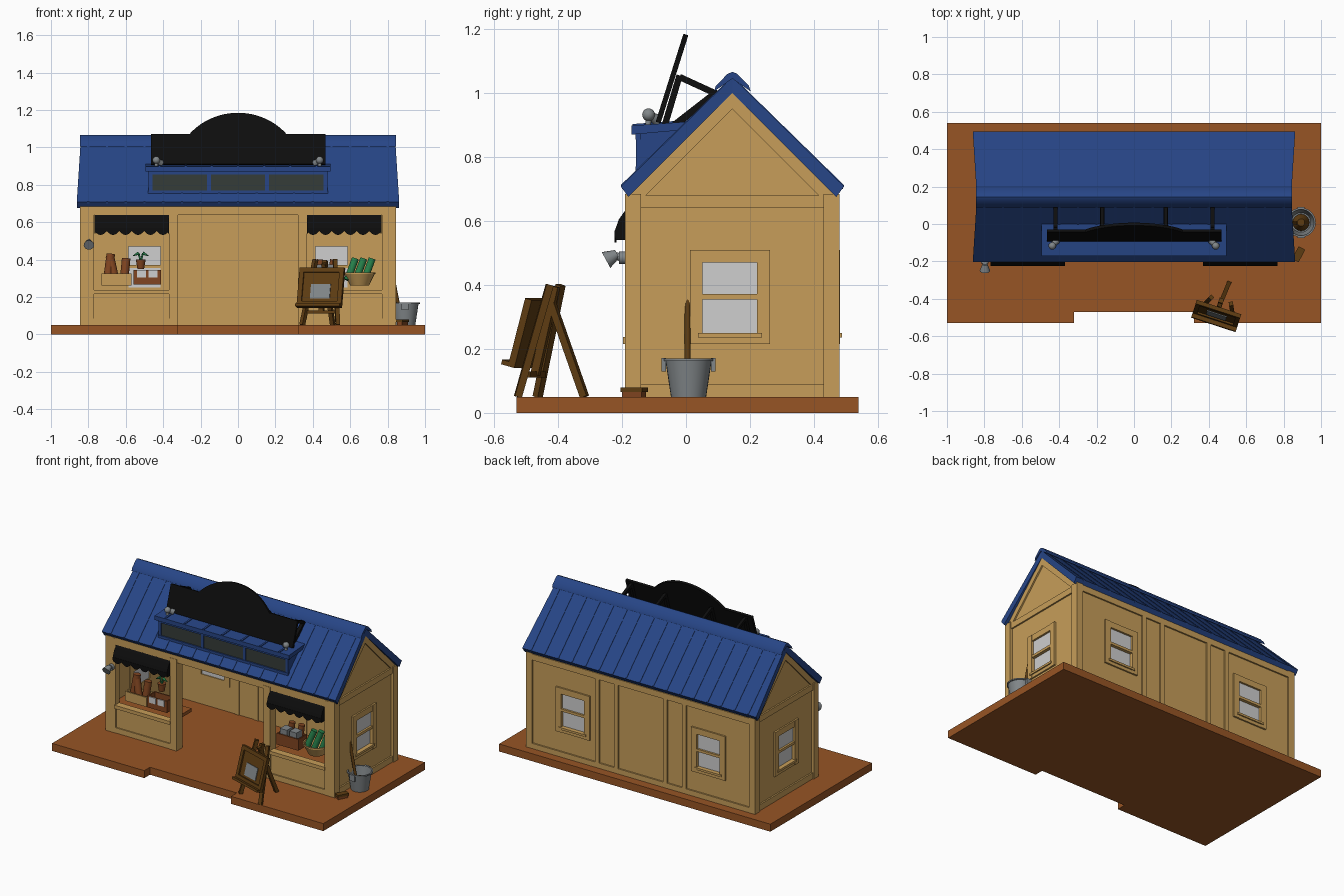
import bpy, bmesh, math
from mathutils import Vector, Matrix

if "Cube" in bpy.data.objects:
    bpy.data.objects.remove(bpy.data.objects["Cube"])

COL = {
    "wall_wood": (0.57, 0.34, 0.10), "deck_wood": (0.31, 0.09, 0.018),
    "roof_blue": (0.02, 0.06, 0.24), "sign_black": (0.004, 0.004, 0.004),
    "easel_brown": (0.11, 0.045, 0.006), "pale_glass": (0.62, 0.62, 0.62),
    "metal_grey": (0.22, 0.24, 0.25), "plant_green": (0.02, 0.22, 0.07),
    "red_brown": (0.22, 0.06, 0.015), "dark_glass": (0.035, 0.045, 0.04)}
MATS = {}
for n, c in COL.items():
    MATS[n] = bpy.data.materials.new(n)
    MATS[n].diffuse_color = (*c, 1)


def finish(name, bm, mat, mx=None):
    if mx:
        bm.transform(mx)
    bmesh.ops.recalc_face_normals(bm, faces=bm.faces)
    me = bpy.data.meshes.new(name)
    bm.to_mesh(me)
    bm.free()
    me.materials.append(MATS[mat])
    ob = bpy.data.objects.new(name, me)
    bpy.context.collection.objects.link(ob)
    return ob


def prism(name, pts, axis, a, b, mat, mx=None):
    """Extrude a 2D outline along an axis from a to b."""
    put = {"x": lambda p, t: (t, p[0], p[1]), "y": lambda p, t: (p[0], t, p[1]),
           "z": lambda p, t: (p[0], p[1], t)}[axis]
    bm = bmesh.new()
    f = bm.faces.new([bm.verts.new(put(p, a)) for p in pts])
    ext = bmesh.ops.extrude_face_region(bm, geom=[f])
    d = Vector(put((0, 0), b - a))
    bmesh.ops.translate(bm, vec=d, verts=[v for v in ext["geom"] if isinstance(v, bmesh.types.BMVert)])
    return finish(name, bm, mat, mx)


def box(name, x, y, z, mat, mx=None):
    return prism(name, [(x[0], y[0]), (x[1], y[0]), (x[1], y[1]), (x[0], y[1])], "z", z[0], z[1], mat, mx)


def rod(name, p, q, r, mat, r2=None, n=16, mx=None):
    """Cylinder, cone or square bar (n=4) from p to q."""
    p, q = Vector(p), Vector(q)
    bm = bmesh.new()
    bmesh.ops.create_cone(bm, cap_ends=True, segments=n, radius1=r, radius2=r if r2 is None else r2, depth=(q - p).length)
    if n == 4:
        bm.transform(Matrix.Rotation(math.pi / 4, 4, "Z"))
    bm.transform(Matrix.Translation((p + q) / 2) @ (q - p).to_track_quat("Z", "Y").to_matrix().to_4x4())
    return finish(name, bm, mat, mx)


def lathe(name, prof, loc, mat, n=28):
    bm = bmesh.new()
    vs = [bm.verts.new((r, 0, z)) for r, z in prof]
    es = [bm.edges.new(e) for e in zip(vs, vs[1:])]
    bmesh.ops.spin(bm, geom=vs + es, cent=(0, 0, 0), axis=(0, 0, 1), angle=2 * math.pi, steps=n)
    bmesh.ops.remove_doubles(bm, verts=bm.verts, dist=1e-5)
    return finish(name, bm, mat, Matrix.Translation(loc))


def ball(name, loc, r, mat):
    bm = bmesh.new()
    bmesh.ops.create_uvsphere(bm, u_segments=16, v_segments=10, radius=r)
    return finish(name, bm, mat, Matrix.Translation(loc))


def sash_window(name, c, mx):
    """Sash window in local space: u along the wall, +y outward, z up."""
    for s in (-1, 1):
        box(name + "_side_trim", (c + s * .085, c + s * .125), (-.024, .012), (.215, .51), "wall_wood", mx)
    for z in ((.47, .51), (.355, .372), (.215, .25)):
        box(name + "_rail", (c - .085, c + .085), (-.022, .010), z, "wall_wood", mx)
    box(name + "_sill", (c - .1, c + .1), (-.02, .018), (.236, .25), "wall_wood", mx)
    box(name + "_upper_glass", (c - .085, c + .085), (-.008, -.003), (.37, .472), "pale_glass", mx)
    box(name + "_lower_glass", (c - .085, c + .085), (-.016, -.011), (.248, .36), "pale_glass", mx)


def wall(name, u0, u1, holes, mx):
    """Wall with window openings, as strips around each hole."""
    for c in holes:
        box(name + "_under_window", (c - .085, c + .085), (-.02, 0), (.05, .25), "wall_wood", mx)
        box(name + "_over_window", (c - .085, c + .085), (-.02, 0), (.47, .68), "wall_wood", mx)
        sash_window(name + "_window", c, mx)
    ed = [u0] + [e for c in holes for e in (c - .085, c + .085)] + [u1]
    for a, b in zip(ed[::2], ed[1::2]):
        box(name + "_panel", (a, b), (-.02, 0), (.05, .68), "wall_wood", mx)


RY = .145  # ridge position
# Deck with front notch
prism("deck", [(-1, -.53), (-.32, -.53), (-.32, -.47), (.32, -.47), (.32, -.53), (1, -.53), (1, .54), (-1, .54)],
      "z", 0, .05, "deck_wood")

# Back wall with two windows and battens
wall("back_wall", -.82, .82, (-.5, .5), Matrix.Translation((0, .47, 0)))
for x in (-.32, -.18, .18, .32):
    box("back_batten", (x - .015, x + .015), (.445, .48), (.05, .64), "wall_wood")
box("back_top_band", (-.82, .82), (.47, .48), (.64, .68), "wall_wood")
box("back_base_band", (-.82, .82), (.47, .48), (.05, .085), "wall_wood")

for s in (-1, 1):
    # Side wall: local u -> world y, local +y -> outward
    mx = Matrix(((0, s, 0, s * .828), (1, 0, 0, 0), (0, 0, 1, 0), (0, 0, 0, 1)))
    wall("side_wall", -.18, .47, (.137,), mx)
    prism("gable", [(-.18, .66), (.47, .66), (RY, .99)], "x", s * .808, s * .828, "wall_wood")
    prism("gable_trim", [(-.19, .665), (RY, 1.0), (.48, .665), (.43, .665), (RY, .95), (-.14, .665)],
          "x", s * .82, s * .838, "wall_wood")
    for y in ((-.19, -.14), (.43, .48)):
        box("corner_post", (s * .80, s * .845), y, (.05, .685), "wall_wood")
    for z in ((.05, .09), (.64, .68)):
        box("side_band", (s * .82, s * .838), (-.15, .44), z, "wall_wood")

    # Shop front bay
    box("bay_outer_post", (s * .77, s * .845), (-.19, -.15), (.05, .68), "wall_wood")
    box("bay_inner_post", (s * .32, s * .37), (-.19, -.13), (.05, .66), "wall_wood")
    box("bay_lower_panel", (s * .36, s * .78), (-.18, -.16), (.05, .22), "wall_wood")
    box("bay_base_band", (s * .36, s * .78), (-.188, -.17), (.05, .085), "wall_wood")
    box("bay_sill", (s * .365, s * .775), (-.197, -.15), (.215, .238), "wall_wood")
    box("bay_counter", (s * .37, s * .81), (-.16, .04), (.212, .234), "deck_wood")

    # Scalloped awning
    prism("awning_top", [(-.185, .64), (-.21, .605), (-.224, .565), (-.218, .563), (-.204, .6), (-.18, .63)],
          "x", s * .368, s * .768, "sign_black")
    low = [(s * (.368 + .4 * i / 48), .552 - .02 * abs(math.sin(math.pi * i / 8))) for i in range(49)]
    prism("awning_valance", low + [(s * .768, .57), (s * .368, .57)], "y", -.224, -.217, "sign_black")
    for x in (.368, .763):
        prism("awning_end", [(-.185, .64), (-.21, .605), (-.224, .565), (-.22, .54), (-.185, .54)],
              "x", s * x, s * (x + .005), "sign_black")

    # Roof slope, slightly narrower at the ridge
    yy = lambda y: y if s < 0 else 2 * RY - y
    roof = prism("roof_slope", [(yy(a), b) for a, b in ((RY, 1.05), (-.204, .708), (-.18, .675), (RY, 1.0))],
                 "x", -1, 1, "roof_blue")
    for v in roof.data.vertices:
        v.co.x *= .84 + .022 * abs(v.co.y - RY) / .349
    for i in range(17):
        x = -.8 + .1 * i
        prism("roof_seam", [(yy(a), b) for a, b in ((RY, 1.053), (-.204, .712), (-.2, .70), (RY, 1.04))],
              "x", x - .006, x + .006, "roof_blue")
box("front_header", (-.82, .82), (-.188, -.155), (.638, .685), "wall_wood")
prism("ridge_cap", [(.088, 1.005), (.093, 1.022), (.13, 1.06), (RY, 1.066), (.16, 1.06), (.197, 1.022),
                    (.202, 1.005), (RY, 1.045)], "x", -.846, .846, "roof_blue")

# Dormer
prism("dormer_body", [(-.145, .745), (-.145, .892), (-.01, .892)], "x", -.475, .475, "roof_blue")
prism("dormer_roof", [(-.17, .87), (-.17, .898), (0, .91), (0, .885)], "x", -.495, .495, "roof_blue")
for i in range(7):
    x = -.42 + .14 * i
    prism("dormer_seam", [(-.168, .896), (-.168, .903), (0, .915), (0, .906)], "x", x - .006, x + .006, "roof_blue")
for z in ((.745, .77), (.855, .875)):
    box("dormer_rail", (-.48, .48), (-.158, -.14), z, "roof_blue")
for x in (-.468, -.155, .155, .468):
    box("dormer_mullion", (x - .01, x + .01), (-.156, -.14), (.765, .86), "roof_blue")
box("dormer_glass", (-.46, .46), (-.150, -.143), (.768, .857), "dark_glass")

# Arched signboard leaning back, with struts
R, half = .342, math.asin(.26 / .342)
arc = [(R * math.sin(a), .288 - R + R * math.cos(a)) for a in (half - 2 * half * i / 24 for i in range(25))]
tilt = Matrix.Translation((0, -.087, .908)) @ Matrix.Rotation(math.radians(-17.5), 4, "X")
prism("signboard", [(-.465, 0), (.468, 0), (.468, .17), (.275, .17)] + arc + [(-.275, .17), (-.465, .17)],
      "y", -.008, .008, "sign_black", tilt)
for x in (-.42, -.17, .17, .42):
    rod("strut_back", (x, -.02, 1.05), (x, .1, .995), .014, "sign_black", n=4)
    rod("strut_upright", (x, -.066, .9), (x, -.02, 1.055), .014, "sign_black", n=4)
    rod("strut_foot", (x, -.035, .9), (x, .1, 1.005), .016, "sign_black", n=4)

# Sign lamps and wall lamp
for x in (-.437, .437):
    rod("sign_lamp_stem", (x, -.12, .89), (x, -.115, .93), .009, "metal_grey")
    ball("sign_lamp_bulb", (x, -.117, .932), .02, "metal_grey")
    rod("sign_lamp_shade", (x, -.117, .932), (x * .95, -.09, .915), .01, "metal_grey", .02)
rod("wall_lamp_bracket", (-.797, -.185, .485), (-.797, -.21, .485), .02, "metal_grey")
rod("wall_lamp_neck", (-.797, -.2, .485), (-.797, -.225, .492), .012, "metal_grey")
rod("wall_lamp_shade", (-.797, -.215, .497), (-.797, -.25, .478), .014, "metal_grey", .028)

# Easel with notice board
E = Matrix.Translation((.44, -.49, 0)) @ Matrix.Rotation(math.radians(-18), 4, "Z")
T = E @ Matrix.Translation((0, -.006, .15)) @ Matrix.Rotation(math.radians(-15), 4, "X")
for s in (-1, 1):
    rod("easel_leg", (s * .1, -.005, .05), (s * .055, .085, .4), .016, "easel_brown", n=4, mx=E)
    box("board_side", (s * .1, s * .125), (-.022, 0), (0, .21), "easel_brown", T)
rod("easel_rear_leg", (0, .06, .38), (.01, .185, .05), .016, "easel_brown", n=4, mx=E)
rod("easel_brace", (-.08, .02, .12), (.08, .02, .12), .013, "easel_brown", n=4, mx=E)
rod("easel_mast", (0, .02, .12), (0, .085, .395), .018, "easel_brown", n=4, mx=E)
box("board_panel", (-.11, .11), (-.012, 0), (.005, .2), "easel_brown", T)
for z in ((.185, .21), (0, .025)):
    box("board_rail", (-.125, .125), (-.022, 0), z, "easel_brown", T)
box("board_ledge", (-.125, .125), (-.045, 0), (-.01, .005), "easel_brown", T)
box("board_notice", (-.055, .055), (-.017, -.01), (.04, .12), "metal_grey", T)

# Bucket, mop and brush
lathe("bucket", [(0, 0), (.055, 0), (.072, .112), (.079, .112), (.079, .12), (.07, .12), (.052, .01), (0, .01)],
      (.893, .008, .05), "metal_grey")
for s in (-1, 1):
    box("bucket_lug", (.875, .911), (.008 + s * .07, .008 + s * .084), (.13, .172), "metal_grey")
rod("mop_handle", (.875, .005, .07), (.812, .005, .39), .009, "easel_brown")
rod("mop_head", (.893, .008, .07), (.893, .008, .13), .045, "easel_brown", .02)
B = Matrix.Translation((.88, -.162, 0)) @ Matrix.Rotation(math.radians(62), 4, "Z")
box("brush_block", (-.038, .038), (-.02, .02), (.066, .08), "easel_brown", B)
box("brush_bristles", (-.034, .034), (-.016, .016), (.05, .066), "red_brown", B)


# Goods on the counters
def crate(name, x0, x1, z0, z1, mat, y0=-.15, y1=-.06):
    box(name + "_base", (x0, x1), (y0, y1), (z0, z0 + .01), mat)
    for y in (y0, y1 - .008):
        box(name + "_long_side", (x0, x1), (y, y + .008), (z0, z1), mat)
    for x in (x0, x1 - .008):
        box(name + "_end", (x, x + .008), (y0, y1), (z0, z1), mat)


crate("bread_tray", -.73, -.57, .262, .325, "wall_wood")
for i, x in enumerate((-.7, -.655, -.61)):
    rod("loaf", (x, -.105, .28), (x + (.02, -.03, .012)[i], -.09, .43 - .012 * i), .023, "red_brown")
crate("jar_crate", -.558, -.412, .268, .345, "red_brown", -.16, -.08)
for x in (-.515, -.455):
    box("jar_label", (x - .024, x + .024), (-.165, -.159), (.305, .345), "pale_glass")
rod("plant_pot", (-.52, -.06, .35), (-.52, -.06, .4), .018, "red_brown", .026)
for s in (-1, 1):
    rod("plant_stem", (-.52, -.06, .39), (-.52 + s * .012, -.06, .435), .005, "plant_green")
    rod("plant_leaf", (-.52 + s * .01, -.06, .435), (-.52 + s * .042, -.06, .42), .009, "plant_green", .002)
lathe("vegetable_bowl", [(0, 0), (.05, 0), (.08, .06), (.084, .06), (.084, .07), (.076, .07), (.047, .01), (0, .01)],
      (.65, -.1, .262), "wall_wood")
for i, x in enumerate((.605, .65, .695)):
    rod("cucumber", (x - .02, -.11 + .015 * i, .29), (x + .022, -.09 + .01 * i, .405), .019, "plant_green")
crate("goods_crate", .39, .55, .27, .345, "red_brown")
for x in (.43, .5):
    box("goods_tin", (x - .026, x + .026), (-.135, -.075), (.28, .375), "metal_grey")
    rod("goods_roll", (x, -.065, .28), (x + .012, -.06, .4), .02, "red_brown")

# Smooth curved parts, keeping edges sharp
for ob in bpy.context.scene.objects:
    ob.select_set(True)
    bpy.context.view_layer.objects.active = ob
bpy.ops.object.shade_smooth_by_angle(angle=math.radians(32))

for m in bpy.data.materials:
    if m.users and not m.is_grease_pencil:
        m.use_nodes = True
        m.node_tree.nodes["Principled BSDF"].inputs["Base Color"].default_value = m.diffuse_color
